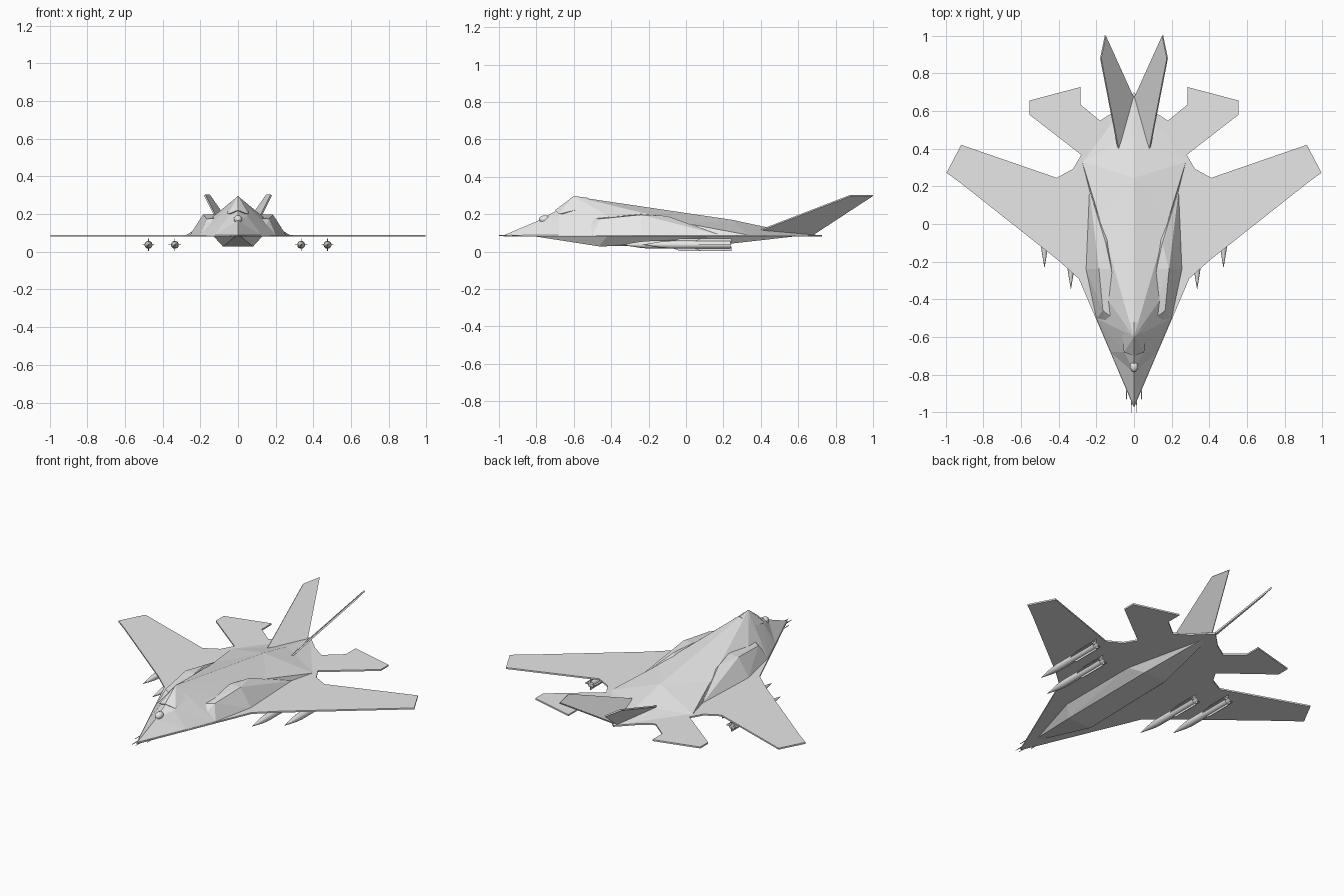
import bpy, bmesh, math
from mathutils import Vector, Matrix

cube = bpy.data.objects.get("Cube")
if cube:
    bpy.data.objects.remove(cube, do_unlink=True)

grey = bpy.data.materials.new("airframe_grey")
grey.use_nodes = True
grey.diffuse_color = (0.8, 0.8, 0.8, 1)
grey.node_tree.nodes["Principled BSDF"].inputs["Base Color"].default_value = (0.8, 0.8, 0.8, 1)


def finish(name, bm):
    bmesh.ops.remove_doubles(bm, verts=bm.verts, dist=1e-5)
    bmesh.ops.recalc_face_normals(bm, faces=bm.faces)
    me = bpy.data.meshes.new(name)
    bm.to_mesh(me)
    bm.free()
    me.materials.append(grey)
    ob = bpy.data.objects.new(name, me)
    bpy.context.collection.objects.link(ob)
    return ob


def flip(pts):
    return [(-x, y, z) for x, y, z in pts]


def hull(name, pts):
    bm = bmesh.new()
    for p in pts:
        bm.verts.new(p)
    res = bmesh.ops.convex_hull(bm, input=bm.verts)
    junk = {g for g in res["geom_interior"] if isinstance(g, bmesh.types.BMVert)}
    bmesh.ops.delete(bm, geom=list(junk), context='VERTS')
    bmesh.ops.dissolve_limit(bm, angle_limit=0.01, verts=bm.verts, edges=bm.edges)
    return finish(name, bm)


def slab(name, pts, offset):
    """Extrude a flat outline by a vector."""
    bm = bmesh.new()
    face = bm.faces.new([bm.verts.new(p) for p in pts])
    ext = bmesh.ops.extrude_face_region(bm, geom=[face], use_keep_orig=True)
    bmesh.ops.translate(bm, vec=offset, verts=[v for v in ext["geom"] if isinstance(v, bmesh.types.BMVert)])
    return finish(name, bm)


# Flat wing and tailplane plate
half = [(0, -0.975), (0.293, -0.29), (0.405, -0.19), (0.917, 0.215), (0.995, 0.272),
        (0.917, 0.42), (0.41, 0.245), (0.323, 0.293), (0.28, 0.367), (0.555, 0.58),
        (0.555, 0.655), (0.283, 0.727), (0.283, 0.633), (0.18, 0.548), (0.1, 0.6), (0, 0.7)]
outline = half + [(-x, y) for x, y in half[-2:0:-1]]
slab("wing_plate", [(x, y, 0.081) for x, y in outline], (0, 0, 0.009))

# Faceted upper fuselage, one half written and mirrored
V = dict(N=(0, -0.97, .089), A=(0, -.79, .165), B=(0, -.7, .215), C=(0, -.6, .295),
         R=(0, .245, .17), S=(0, .47, .122), T=(0, .7, .089), F=(.18, .02, .147),
         G=(.275, .33, .089), H=(.125, -.68, .089), I=(.2, -.5, .089),
         J=(.253, -.24, .089), K=(.237, .18, .089), M=(.05, -.68, .19))
faces = ["NHA", "AHM", "AMB", "BMC", "MHI", "CMI", "CIJ", "CJF", "FJK", "FKG",
         "CFR", "FGR", "RGS", "SGT", "NTGKJIH"]
bm = bmesh.new()
for side in (1, -1):
    vs = {k: bm.verts.new((x * side, y, z)) for k, (x, y, z) in V.items()}
    for f in faces:
        bm.faces.new([vs[k] for k in f])
finish("upper_fuselage", bm)

# Canopy
edge = [(.054, -.68, .2), (.065, -.54, .235), (.024, -.52, .275)]
hull("canopy", [(0, -.7, .221), (0, -.6, .297), (0, -.52, .287), (0, -.54, .2)] + edge + flip(edge))

# Belly keel
keel = [(.012, -.82, .083), (.13, -.42, .083), (.13, .1, .083), (.015, .6, .083),
        (.08, -.465, .028), (.075, .18, .036)]
hull("belly_keel", keel + flip(keel))

# Engine intakes with raked mouths
intake = [(.2, -.5, .089), (.13, -.59, .089), (.165, -.46, .175), (.085, -.52, .178),
          (.186, -.24, .197), (.12, -.24, .2), (.255, -.24, .089), (.15, -.1, .19),
          (.237, .18, .089), (.1, 0, .089)]
# Canted tail fins
fin = [(.085, .39, .108), (.18, .88, .297), (.155, 1.0, .297), (.008, .675, .085)]
a, b, c = (Vector(p) for p in fin[:3])
n = (c - a).cross(b - a).normalized() * 0.009
n = n if n.x < 0 else -n
for label, s in (("left", 1), ("right", -1)):
    hull(label + "_intake", [(x * s, y, z) for x, y, z in intake])
    slab(label + "_tail_fin", [(x * s, y, z) for x, y, z in fin], (n.x * s, n.y, n.z))


def cone(bm, x, z, y0, y1, r0, r1, seg=16):
    m = Matrix.Translation((x, (y0 + y1) / 2, z)) @ Matrix.Rotation(-math.pi / 2, 4, 'X')
    bmesh.ops.create_cone(bm, cap_ends=True, segments=seg, radius1=r0, radius2=r1,
                          depth=y1 - y0, matrix=m)


# Underwing missiles: ogive nose, body and four tail fins
def missile(name, x, y):
    bm = bmesh.new()
    z, r = 0.037, 0.021
    prof = [(0, .0005), (.05, .009), (.1, .017), (.15, r), (.47, r)]
    for (y0, r0), (y1, r1) in zip(prof, prof[1:]):
        cone(bm, x, z, y + y0, y + y1, r0, r1)
    # Drop the hidden discs between sections
    inner = [f for f in bm.faces if len(f.verts) > 4 and f.calc_center_median().y < y + .46]
    bmesh.ops.delete(bm, geom=inner, context='FACES')
    for i in range(4):
        rot = Matrix.Translation((x, 0, z)) @ Matrix.Rotation(i * math.pi / 2, 4, 'Y')
        pts = [(.01, .25), (.033, .31), (.033, .475), (.01, .475)]
        lo, hi = ([bm.verts.new(rot @ Vector((px, y + py, t))) for px, py in pts] for t in (-.002, .002))
        bm.faces.new(lo)
        bm.faces.new(hi)
        for k in range(4):
            j = (k + 1) % 4
            bm.faces.new((lo[k], lo[j], hi[j], hi[k]))
    ob = finish(name, bm)
    bpy.ops.object.select_all(action='DESELECT')
    ob.select_set(True)
    bpy.context.view_layer.objects.active = ob
    bpy.ops.object.shade_smooth_by_angle(angle=math.radians(30))


for label, s in (("left", 1), ("right", -1)):
    missile(label + "_inner_missile", .335 * s, -.345)
    missile(label + "_outer_missile", .475 * s, -.232)

# Nose probes
bm = bmesh.new()
for x, y in ((.012, -1.0), (.04, -.93)):
    for s in (1, -1):
        cone(bm, x * s, .086, y, y + .09, .0015, .004, 8)
finish("nose_probes", bm)

# Sensor ball ahead of the canopy
bm = bmesh.new()
bmesh.ops.create_uvsphere(bm, u_segments=16, v_segments=10, radius=.022,
                          matrix=Matrix.Translation((0, -.755, .172)) @ Matrix.Diagonal((1, 1.4, 1, 1)))
ball = finish("sensor_ball", bm)
ball.data.shade_smooth()
